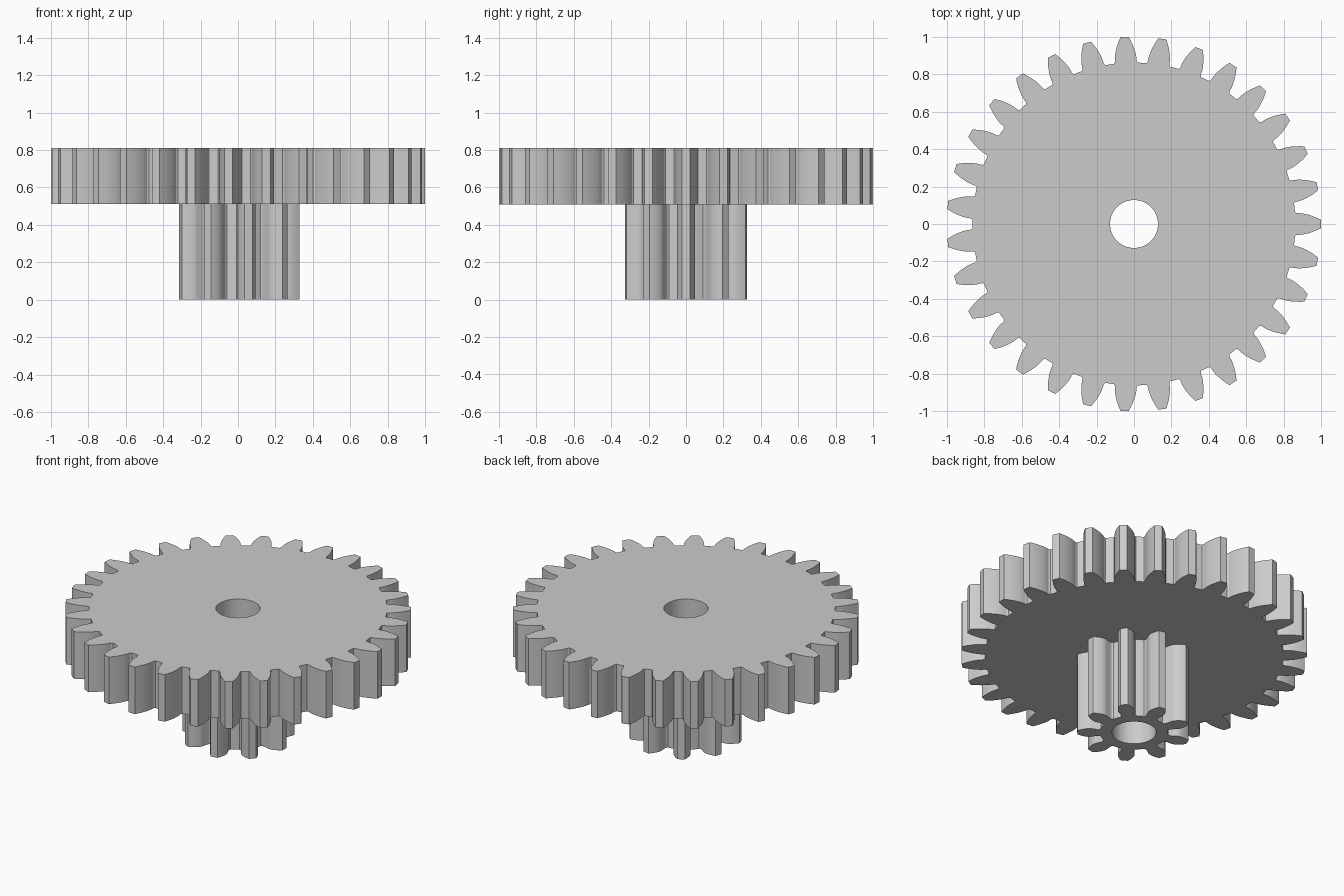
import bpy, bmesh, math

BORE = 0.128        # radius of the shaft hole
BORE_SIDES = 72
PRESSURE = math.radians(20)

if "Cube" in bpy.data.objects:
    bpy.data.objects.remove(bpy.data.objects["Cube"], do_unlink=True)

grey = bpy.data.materials.new("plain grey")
grey.use_nodes = True
colour = (0.6, 0.6, 0.6, 1)
grey.diffuse_color = colour
grey.node_tree.nodes["Principled BSDF"].inputs["Base Color"].default_value = colour


def inv(a):
    return math.tan(a) - a


def tooth_flank(teeth, pitch, tip, fillet):
    """(radius, half angle) pairs from root to tip: fillet, then involute."""
    base = pitch * math.cos(PRESSURE)
    half = math.pi / (2 * teeth) + inv(PRESSURE)
    steps = 8
    flank = list(fillet)
    for i in range(steps + 1):
        r = base + (tip - base) * (i / steps) ** 1.5
        flank.append((r, half - inv(math.acos(min(1, base / r)))))
    return flank


def gear_outline(teeth, flank):
    points = []
    for t in range(teeth):
        centre = math.tau * t / teeth
        side = [(r, centre - a) for r, a in flank]
        side.append((flank[-1][0], centre))
        side += [(r, centre + a) for r, a in reversed(flank)]
        # middle of the valley floor
        side.append((flank[0][0], centre + math.pi / teeth))
        points += [(r * math.cos(a), r * math.sin(a)) for r, a in side]
    return points


def ring(bm, points, z):
    verts = [bm.verts.new((x, y, z)) for x, y in points]
    edges = [bm.edges.new((verts[i - 1], verts[i])) for i in range(len(verts))]
    return verts, edges


def make_gear(name, outline, z0, z1, top_cap):
    bm = bmesh.new()
    bore = [(BORE * math.cos(math.tau * i / BORE_SIDES),
             BORE * math.sin(math.tau * i / BORE_SIDES)) for i in range(BORE_SIDES)]
    caps = {z0: [], z1: []}
    # toothed rim and bore wall
    for points in (outline, bore):
        low, low_edges = ring(bm, points, z0)
        high, high_edges = ring(bm, points, z1)
        caps[z0] += low_edges
        caps[z1] += high_edges
        for i in range(len(points)):
            quad = (low[i - 1], low[i], high[i], high[i - 1])
            bm.faces.new(quad if points is outline else quad[::-1])
    # flat end faces with the hole left open
    for z, sign in ((z0, -1), (z1, 1)):
        if z == z1 and not top_cap:
            continue
        fill = bmesh.ops.triangle_fill(bm, edges=caps[z], use_beauty=True,
                                       normal=(0, 0, sign))
        for f in fill["geom"]:
            if isinstance(f, bmesh.types.BMFace):
                f.normal_update()
                if f.normal.z * sign < 0:
                    f.normal_flip()
    mesh = bpy.data.meshes.new(name)
    bm.to_mesh(mesh)
    bm.free()
    mesh.materials.append(grey)
    obj = bpy.data.objects.new(name, mesh)
    bpy.context.collection.objects.link(obj)
    bpy.ops.object.select_all(action='DESELECT')
    obj.select_set(True)
    bpy.context.view_layer.objects.active = obj
    bpy.ops.object.shade_smooth_by_angle(angle=math.radians(25))
    return obj


# wide upper wheel
wheel = tooth_flank(31, 0.939, 1.0, [(0.862, 0.074), (0.871, 0.067)])
make_gear("large_gear", gear_outline(31, wheel), 0.51, 0.81, True)

# small lower pinion with narrow tooth necks, open where it meets the wheel
pinion = tooth_flank(9, 0.273, 0.328, [(0.196, 0.22), (0.204, 0.185), (0.22, 0.175)])
make_gear("small_gear", gear_outline(9, pinion), 0.0, 0.51, False)
